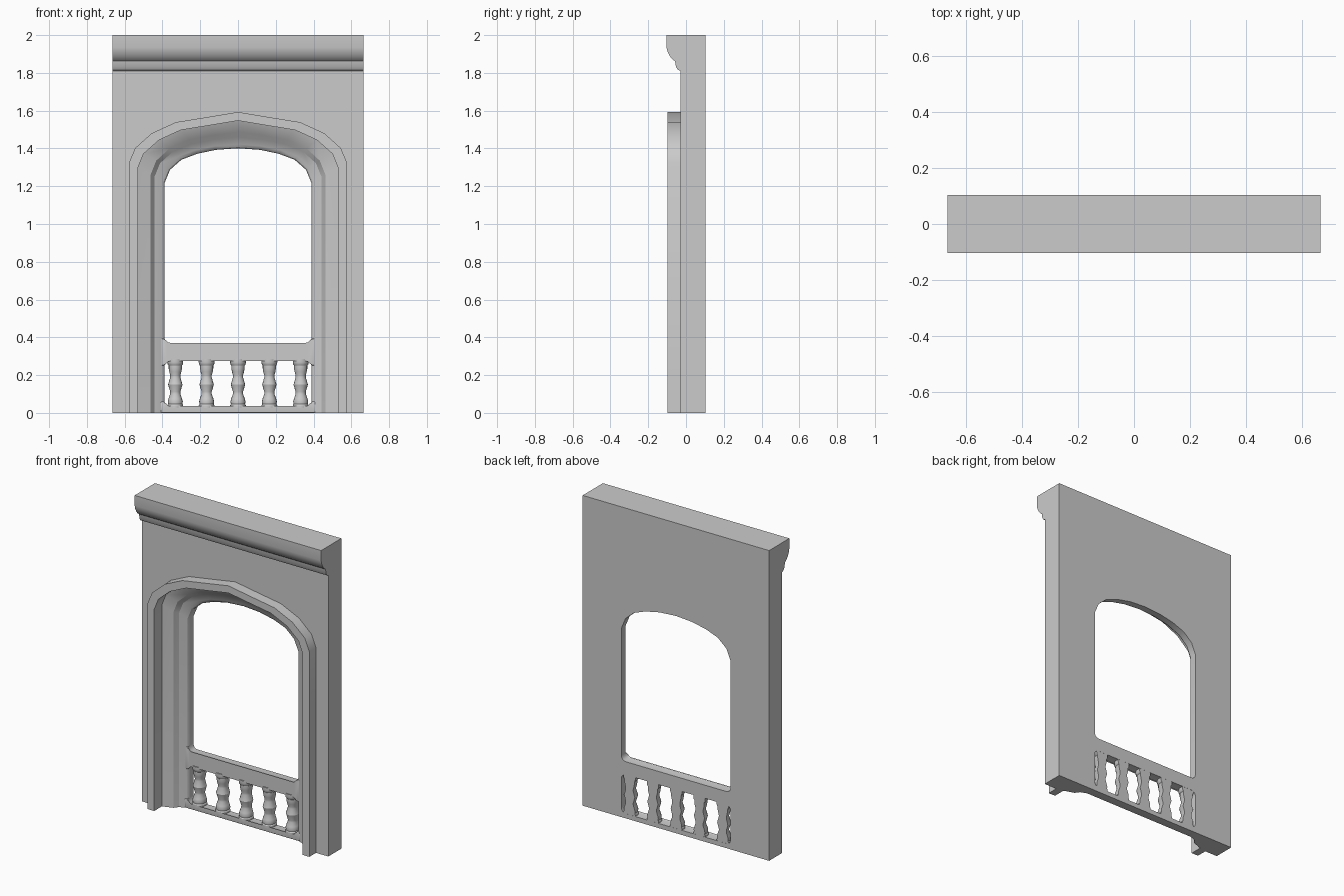
import bpy, bmesh, math

if "Cube" in bpy.data.objects:
    bpy.data.objects.remove(bpy.data.objects["Cube"])

HALF_W, HEIGHT = 0.665, 2.0
BACK, WALL = 0.103, -0.03
SPACING = 0.166


def finish(bm, name, angle=30):
    bmesh.ops.recalc_face_normals(bm, faces=bm.faces[:])
    me = bpy.data.meshes.new(name)
    bm.to_mesh(me)
    bm.free()
    me.shade_smooth()
    me.set_sharp_from_angle(angle=math.radians(angle))
    ob = bpy.data.objects.new(name, me)
    bpy.context.collection.objects.link(ob)
    return ob


def bridge(bm, a, b, closed=False):
    n = len(a)
    for i in range(n if closed else n - 1):
        j = (i + 1) % n
        bm.faces.new((a[i], a[j], b[j], b[i]))


def prism(name, first, second, bevel=0.0):
    """Solid between two matching outlines, first outline optionally rounded."""
    bm = bmesh.new()
    a = [bm.verts.new(p) for p in first]
    b = [bm.verts.new(p) for p in second]
    face = bm.faces.new(a)
    bm.faces.new(b)
    bridge(bm, a, b, True)
    if bevel:
        bmesh.ops.bevel(bm, geom=face.edges[:], offset=bevel, segments=3,
                        profile=0.5, affect='EDGES', clamp_overlap=True)
    return finish(bm, name)


# arch outlines: outer is slightly pointed, inner is rounder
OUTER = [(1, 0), (.945, .29), (.79, .585), (.57, .80), (.28, .90), (0, 1)]
INNER = [(1, 0), (.925, .38), (.77, .67), (.557, .84), (.30, .955), (0, 1)]


def mirrored(half):
    return [(-x, z) for x, z in half] + [(x, z) for x, z in half[-2::-1]]


def arch(w, spring, apex, t):
    half = [(w, 0)]
    for (xo, zo), (xi, zi) in zip(OUTER, INNER):
        half.append((w * (xo + (xi - xo) * t),
                     spring + (apex - spring) * (zo + (zi - zo) * t)))
    return mirrored(half)


# wall, raised hood and stepped splayed reveal as one closed sweep
rect = mirrored([(HALF_W, 0), (HALF_W, 1.323), (HALF_W, 1.41), (HALF_W, HEIGHT),
                 (.328, HEIGHT), (.16, HEIGHT), (0, HEIGHT)])
levels = [(rect, BACK), (rect, WALL)]
for w, spring, apex, t, y in [
        (.577, 1.323, 1.593, 0, WALL), (.577, 1.323, 1.593, 0, -.098),
        (.529, 1.300, 1.547, 0, -.098), (.529, 1.300, 1.547, 0, -.02),
        (.462, 1.262, 1.487, .4, .003), (.442, 1.250, 1.460, .6, .030),
        (.410, 1.230, 1.422, .9, .042), (.395, 1.220, 1.407, 1, .050),
        (.389, 1.217, 1.401, 1, .060), (.389, 1.217, 1.401, 1, BACK)]:
    levels.append((arch(w, spring, apex, t), y))

bm = bmesh.new()
loops = [[bm.verts.new((x, y, z)) for x, z in pts] for pts, y in levels]
for i, loop in enumerate(loops):
    bridge(bm, loop, loops[(i + 1) % len(loops)])
for end in (0, -1):
    bm.faces.new([loop[end] for loop in loops])
finish(bm, "arched_wall")

# cornice profile (y, z) run across the full width
cornice = [(WALL, 1.81), (-.045, 1.818), (-.053, 1.832), (-.058, 1.862),
           (-.072, 1.872), (-.087, 1.89), (-.098, 1.913), (-.103, 1.935),
           (-.103, HEIGHT), (WALL, HEIGHT)]
prism("cornice", [(-HALF_W, y, z) for y, z in cornice],
      [(HALF_W, y, z) for y, z in cornice])


def corner(cx, cz, sign, r=.03):
    """Concave corner fillet running from the jamb onto the rail."""
    return [(cx - r + r * math.cos(a), cz + sign * (r - r * math.sin(a)))
            for a in (math.radians(k * 22.5) for k in range(5))]


def panel(name, half, front):
    pts = half + [(-x, z) for x, z in reversed(half)]
    prism(name, [(x, front, z) for x, z in pts],
          [(x, BACK - .0005, z) for x, z in pts], .006)


# handrail and bottom sill
bottom = corner(.389, .28, -1)[::-1]
panel("handrail", bottom + [(.41, .25), (.41, .395)] + corner(.389, .365, 1), .045)
panel("bottom_sill", [(.41, 0), (.41, .06)] + corner(.389, .03, 1), .042)

# balusters: turned round in front, flat at the back
turning = [(.025, .042), (.040, .042), (.046, .038), (.060, .040), (.075, .036),
           (.100, .027), (.112, .027), (.150, .038), (.188, .027), (.200, .027),
           (.218, .032), (.235, .035), (.250, .035), (.256, .040), (.268, .042),
           (.285, .042)]
for k in range(-2, 3):
    bm = bmesh.new()
    rings = []
    for z, r in turning:
        ring = [(r * math.cos(a), .080 - r * math.sin(a))
                for a in (math.pi * i / 8 for i in range(9))]
        ring += [(-r, BACK - .001), (r, BACK - .001)]
        rings.append([bm.verts.new((k * SPACING + x, y, z)) for x, y in ring])
    for lower, upper in zip(rings, rings[1:]):
        bridge(bm, lower, upper, True)
    bm.faces.new(rings[0])
    bm.faces.new(rings[-1])
    finish(bm, f"baluster_{k + 3}")
